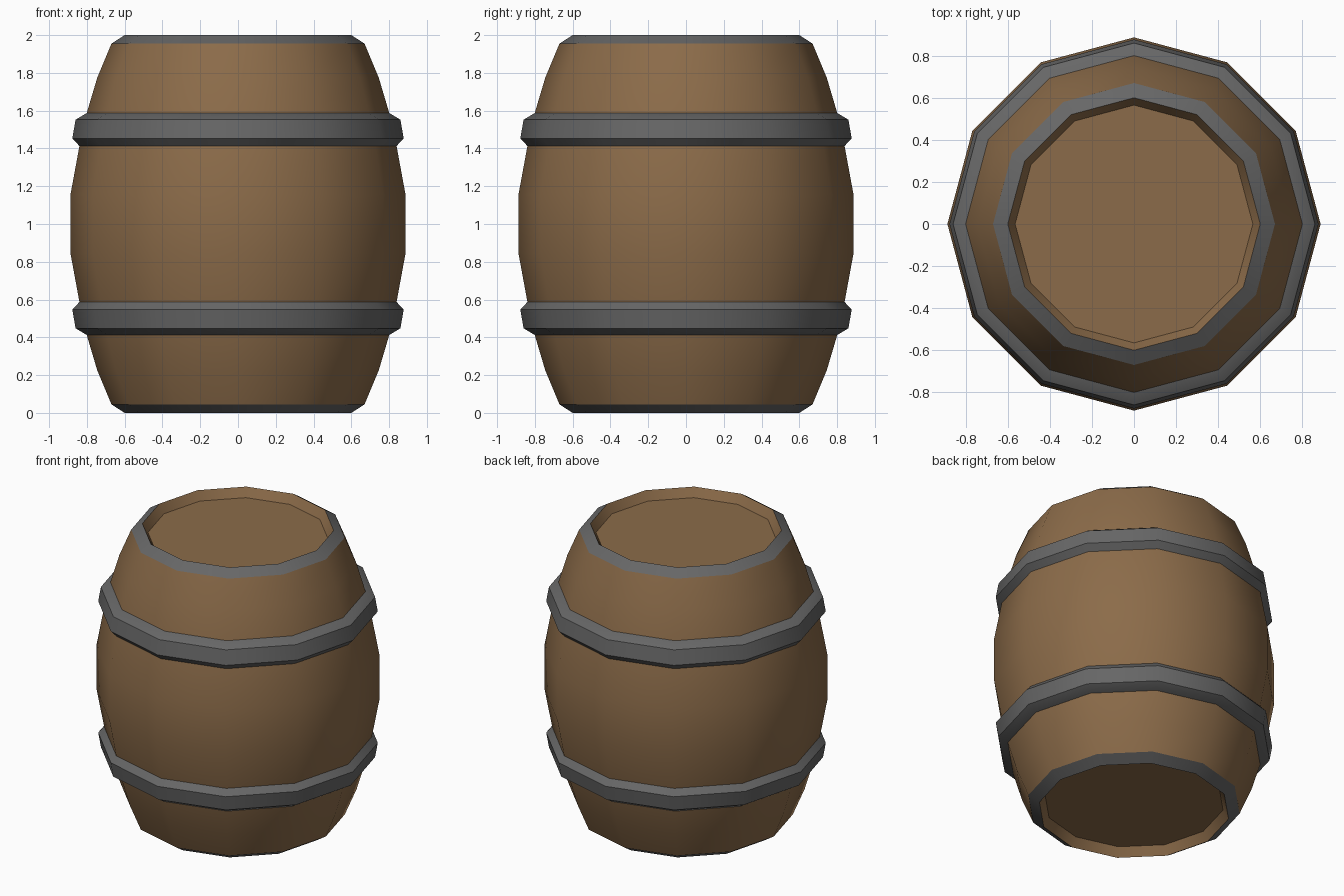
import bpy
import bmesh
from math import cos, sin, pi, radians

SIDES = 12
HEIGHT = 2.0

cube = bpy.data.objects.get("Cube")
if cube:
    bpy.data.objects.remove(cube, do_unlink=True)


def material(name, rgb):
    mat = bpy.data.materials.new(name)
    mat.use_nodes = True
    mat.diffuse_color = (*rgb, 1)
    mat.node_tree.nodes["Principled BSDF"].inputs["Base Color"].default_value = (*rgb, 1)
    return mat


wood = material("brown wood", (0.26, 0.148, 0.067))
iron = material("grey iron", (0.135, 0.135, 0.135))


def lathe(name, profile, mats, closed):
    """Spin a (radius, height) profile; an open profile gets flat end caps."""
    bm = bmesh.new()
    rings = [[bm.verts.new((r * cos(2 * pi * i / SIDES), r * sin(2 * pi * i / SIDES), z))
              for i in range(SIDES)] for r, z in profile]
    pairs = list(zip(rings, rings[1:] + rings[:1]))
    for low, high in pairs if closed else pairs[:-1]:
        for i in range(SIDES):
            j = (i + 1) % SIDES
            bm.faces.new((low[i], low[j], high[j], high[i]))
    if not closed:
        bm.faces.new(rings[0])
        bm.faces.new(rings[-1])
    bmesh.ops.recalc_face_normals(bm, faces=bm.faces)
    mesh = bpy.data.meshes.new(name)
    bm.to_mesh(mesh)
    bm.free()
    for mat in mats:
        mesh.materials.append(mat)
    obj = bpy.data.objects.new(name, mesh)
    bpy.context.collection.objects.link(obj)
    bpy.ops.object.select_all(action="DESELECT")
    obj.select_set(True)
    bpy.context.view_layer.objects.active = obj
    bpy.ops.object.shade_smooth_by_angle(angle=radians(32))
    return obj


def flipped(profile):
    return [(r, HEIGHT - z) for r, z in reversed(profile)]


# Barrel body with recessed ends, mirrored about mid height
half = [(0.565, 0.06), (0.60, 0), (0.67, 0.045), (0.745, 0.225),
        (0.80, 0.41), (0.84, 0.59), (0.887, 0.845)]
body = lathe("barrel_body", half + flipped(half), [wood, iron], False)

# Iron rims: the bevelled band between the recess lip and the staves
for face in body.data.polygons:
    on_end = face.center.z < 0.04 or face.center.z > HEIGHT - 0.04
    outward = face.normal.x * face.center.x + face.normal.y * face.center.y > 0.01
    if on_end and outward:
        face.material_index = 1

# Two iron hoops
hoop = [(0.78, 0.41), (0.80, 0.412), (0.86, 0.448), (0.877, 0.547), (0.835, 0.592), (0.80, 0.59)]
lathe("lower_hoop", hoop, [iron], True)
lathe("upper_hoop", flipped(hoop), [iron], True)
